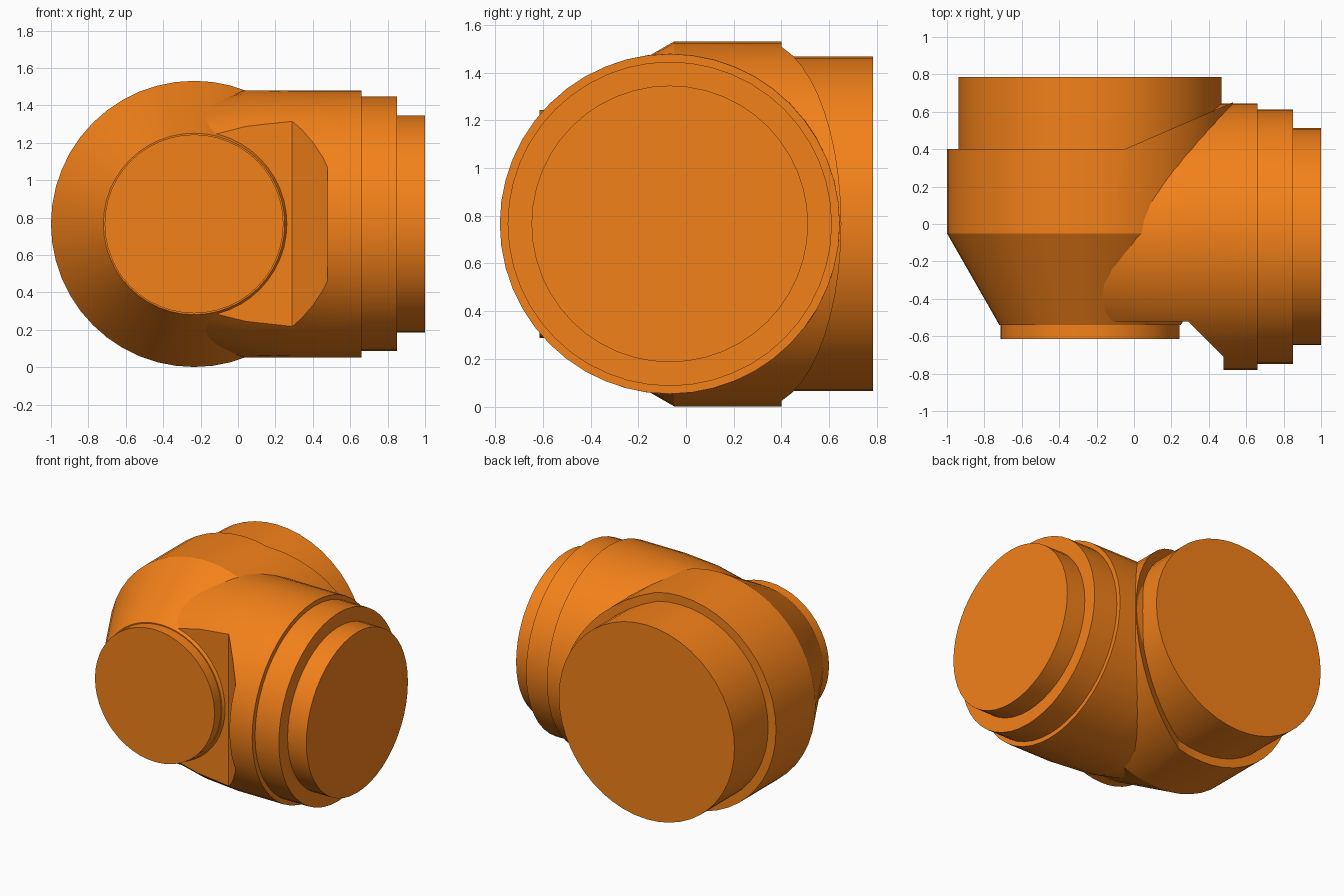
import bpy, bmesh
from math import sin, cos, pi, radians

if "Cube" in bpy.data.objects:
    bpy.data.objects.remove(bpy.data.objects["Cube"])

SIDES = 48
ZC = 0.766                      # height of both axes
AX, BY = -0.235, -0.068         # x of the main axis, y of the side axis

mat = bpy.data.materials.new("orange")
mat.diffuse_color = (0.9, 0.22, 0.01, 1)
mat.use_nodes = True
mat.node_tree.nodes["Principled BSDF"].inputs["Base Color"].default_value = mat.diffuse_color


def finish(name, bm):
    bmesh.ops.recalc_face_normals(bm, faces=bm.faces)
    me = bpy.data.meshes.new(name)
    bm.to_mesh(me)
    bm.free()
    ob = bpy.data.objects.new(name, me)
    me.materials.append(mat)
    bpy.context.collection.objects.link(ob)
    return ob


def loft(name, profile, axis):
    """Closed tube through (position, radius_back, radius_front) rings on an axis."""
    bm = bmesh.new()
    rings = []
    for pos, back, front in profile:
        ring = []
        for i in range(SIDES):
            a = 2 * pi * i / SIDES
            c, s = cos(a), sin(a)
            r = back + (front - back) * max(0, -c) ** 0.7
            co = (pos, BY + r * c, ZC + r * s) if axis == 'X' else (AX + r * c, pos, ZC + r * s)
            ring.append(bm.verts.new(co))
        rings.append(ring)
    for p, q in zip(rings, rings[1:]):
        for i in range(SIDES):
            j = (i + 1) % SIDES
            bm.faces.new((p[i], p[j], q[j], q[i]))
    bm.faces.new(rings[0])
    bm.faces.new(rings[-1])
    return finish(name, bm)


def lathe(name, profile, axis):
    return loft(name, [(p, r, r) for p, r in profile], axis)


def cut(ob, outline):
    """Subtract a vertical prism with the given plan outline."""
    bm = bmesh.new()
    face = bm.faces.new([bm.verts.new((x, y, -0.5)) for x, y in outline])
    ext = bmesh.ops.extrude_face_region(bm, geom=[face])
    for v in ext['geom']:
        if isinstance(v, bmesh.types.BMVert):
            v.co.z = 2.2
    cutter = finish("cutter", bm)
    cutter.hide_render = True
    mod = ob.modifiers.new("cut", 'BOOLEAN')
    mod.operation, mod.solver, mod.object = 'DIFFERENCE', 'EXACT', cutter
    bpy.context.view_layer.objects.active = ob
    bpy.ops.object.modifier_apply(modifier=mod.name)
    bpy.data.objects.remove(cutter)


# Main housing: front boss, cone and drum, with an angled rear shoulder
housing = lathe("main_housing", [(-0.615, 0.478), (-0.54, 0.478), (-0.54, 0.485),
                                 (-0.05, 0.765), (0.75, 0.765)], 'Y')
cut(housing, [(-1.3, 0.4), (-0.05, 0.4), (0.7, 0.725), (0.7, 1), (-1.3, 1)])

# Rear collar
rear = lathe("rear_collar", [(0.2, 0.702), (0.785, 0.702)], 'Y')

# Side barrel: front half narrows into the cone, front is notched flat
barrel = loft("side_barrel", [(-0.2, 0.65, 0.645), (0.04, 0.714, 0.683),
                              (0.3, 0.714, 0.712), (0.66, 0.713, 0.713)], 'X')
cut(barrel, [(-0.6, -0.52), (-0.6, -1), (0.478, -1), (0.478, -0.71), (0.29, -0.52)])

# Stepped rings on the side barrel
ring = lathe("side_ring", [(0.6, 0.68), (0.85, 0.68)], 'X')
end = lathe("side_end", [(0.8, 0.58), (1.0, 0.58)], 'X')

for ob in (housing, rear, barrel, ring, end):
    bpy.ops.object.select_all(action='DESELECT')
    ob.select_set(True)
    bpy.context.view_layer.objects.active = ob
    bpy.ops.object.shade_smooth_by_angle(angle=radians(25))
